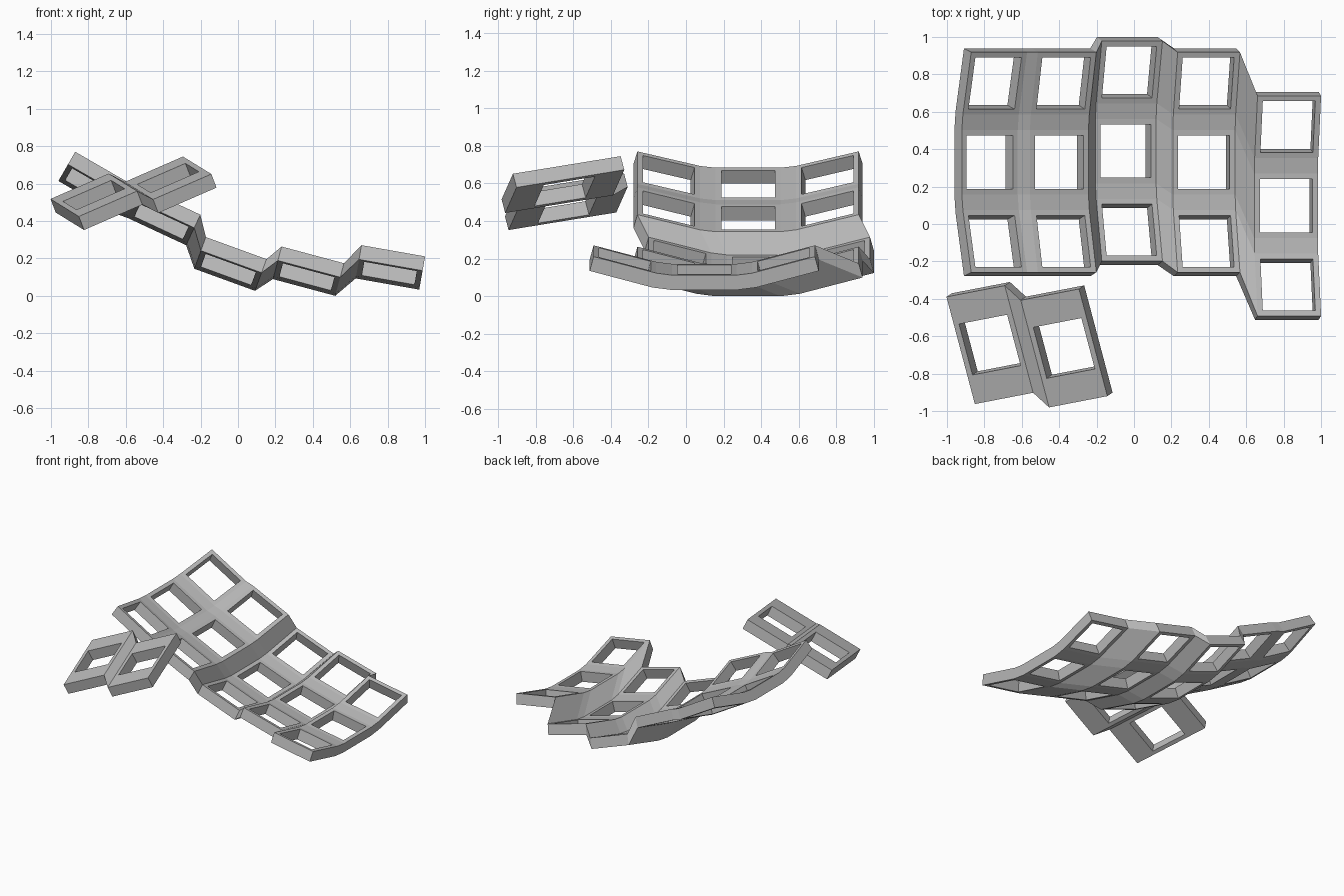
import bpy, bmesh, math
from mathutils import Matrix, Vector

cube = bpy.data.objects.get("Cube")
if cube:
    bpy.data.objects.remove(cube, do_unlink=True)

grey = bpy.data.materials.new("plain grey")
grey.use_nodes = True
grey.diffuse_color = (0.5, 0.5, 0.5, 1)
grey.node_tree.nodes["Principled BSDF"].inputs["Base Color"].default_value = (0.5, 0.5, 0.5, 1)

HALF_WIDTH = 0.1725   # half width of one key plate
HALF_HOLE = 0.1425    # half side of the square switch hole
THICK = 0.08
SIGNS = (-1, 1)
CORNERS = ((-1, -1), (1, -1), (1, 1), (-1, 1))


def panel(name, columns, half_length):
    """Pierced plates in columns of placement matrices, joined by solid webs."""
    bm = bmesh.new()

    def pair(frame, x, y):
        return [bm.verts.new(frame @ Vector((x, y, z))) for z in (0, -THICK)]

    # Plate corners form one grid, each entry holding a top and a bottom vertex
    grid = [[pair(frame, sx * HALF_WIDTH, sy * half_length)
             for frame in column for sy in SIGNS]
            for column in columns for sx in SIGNS]
    ni, nj = len(grid), len(grid[0])

    def skin(a, b, c, d):
        for level in (0, 1):
            bm.faces.new([p[level] for p in (a, b, c, d)])

    def wall(a, b):
        bm.faces.new((a[0], b[0], b[1], a[1]))

    for i in range(ni - 1):
        for j in range(nj - 1):
            outer = [grid[i][j], grid[i + 1][j], grid[i + 1][j + 1], grid[i][j + 1]]
            if i % 2 or j % 2:
                skin(*outer)          # web between plates
                continue
            frame = columns[i // 2][j // 2]
            inner = [pair(frame, x * HALF_HOLE, y * HALF_HOLE) for x, y in CORNERS]
            for k in range(4):        # rim and hole walls
                n = (k + 1) % 4
                skin(outer[k], outer[n], inner[n], inner[k])
                wall(inner[k], inner[n])

    # Outer edge
    for i in range(ni - 1):
        for j in (0, nj - 1):
            wall(grid[i][j], grid[i + 1][j])
    for j in range(nj - 1):
        for i in (0, ni - 1):
            wall(grid[i][j], grid[i][j + 1])

    bmesh.ops.recalc_face_normals(bm, faces=bm.faces)
    mesh = bpy.data.meshes.new(name)
    bm.to_mesh(mesh)
    bm.free()
    mesh.materials.append(grey)
    obj = bpy.data.objects.new(name, mesh)
    bpy.context.collection.objects.link(obj)


# Main key grid: five columns, each curved front to back and rolled sideways
CURVE = 1.63


def key_frame(centre, roll, pitch):
    return (Matrix.Translation(centre)
            @ Matrix.Rotation(math.radians(roll), 4, "Y")
            @ Matrix.Translation((0, 0, CURVE))
            @ Matrix.Rotation(math.radians(pitch), 4, "X")
            @ Matrix.Translation((0, 0, -CURVE)))


column_centres = [
    ((-0.771, 0.33, 0.597), 30),
    ((-0.40, 0.33, 0.416), 25),
    ((-0.044, 0.39, 0.161), 20),
    ((0.374, 0.33, 0.122), 15),
    ((0.813, 0.097, 0.142), 10),
]
panel("key_grid",
      [[key_frame(c, roll, pitch) for pitch in (-15, 0, 15)] for c, roll in column_centres],
      HALF_WIDTH)

# Thumb cluster: two long plates side by side with a step between them
across = Vector((0.904, 0.175, 0.394)).normalized()
normal = across.cross(Vector((-0.231, 0.958, 0.165))).normalized()
along = normal.cross(across)
tilt = Matrix((across, along, normal)).transposed().to_4x4()
panel("thumb_cluster",
      [[Matrix.Translation(c) @ tilt]
       for c in ((-0.771, -0.646, 0.539), (-0.374, -0.664, 0.63))],
      0.3)
